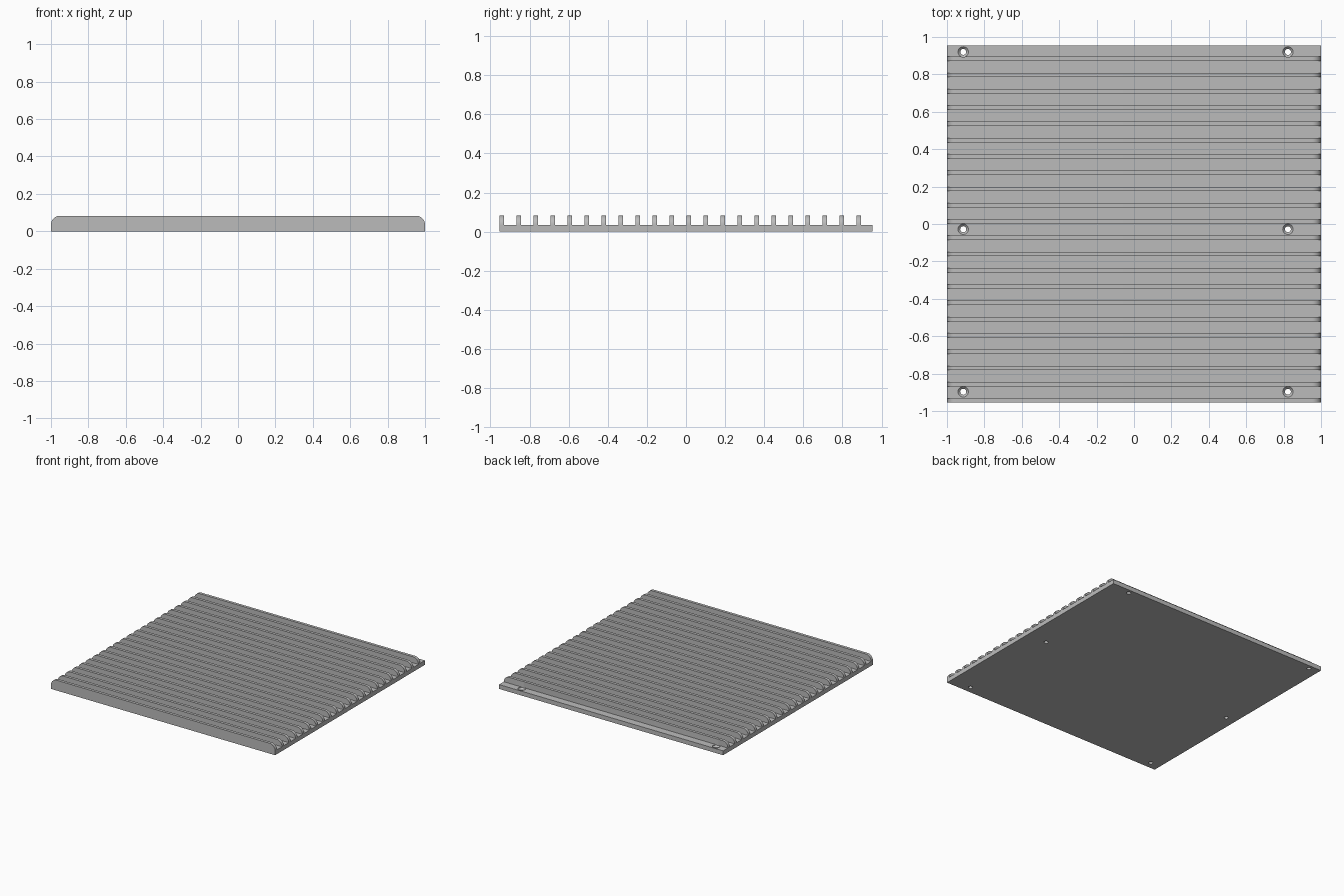
import bpy, bmesh, math

if "Cube" in bpy.data.objects:
    bpy.data.objects.remove(bpy.data.objects["Cube"])

L, W = 1.0, 0.955            # half length, half depth
BASE, TOP = 0.035, 0.083     # plate top, fin top
FIN, PITCH, COUNT = 0.023, 0.087, 22

metal = bpy.data.materials.new("grey_metal")
metal.diffuse_color = (0.5, 0.5, 0.5, 1)
metal.use_nodes = True
metal.node_tree.nodes["Principled BSDF"].inputs["Base Color"].default_value = metal.diffuse_color


def prism(name, profile, axis, start, depth):
    """Extrude a closed 2D profile along y (profile in xz) or z (profile in xy)."""
    bm = bmesh.new()
    if axis == "y":
        vs = [bm.verts.new((a, start, b)) for a, b in profile]
        step = (0, depth, 0)
    else:
        vs = [bm.verts.new((a, b, start)) for a, b in profile]
        step = (0, 0, depth)
    face = bm.faces.new(vs)
    ext = bmesh.ops.extrude_face_region(bm, geom=[face])
    moved = [g for g in ext["geom"] if isinstance(g, bmesh.types.BMVert)]
    bmesh.ops.translate(bm, verts=moved, vec=step)
    bmesh.ops.recalc_face_normals(bm, faces=bm.faces)
    return finish(name, bm)


def finish(name, bm):
    me = bpy.data.meshes.new(name)
    bm.to_mesh(me)
    bm.free()
    ob = bpy.data.objects.new(name, me)
    me.materials.append(metal)
    bpy.context.collection.objects.link(ob)
    return ob


# Base plate
plate = prism("base_plate", [(-L, -W), (L, -W), (L, W), (-L, W)], "z", 0, BASE)

# Cooling fins: rounded upper corners, repeated from front to back
r = TOP - BASE
arc = [math.radians(90 * i / 12) for i in range(13)]
right = [(L - r + r * math.cos(a), BASE + r * math.sin(a)) for a in arc]
fins = prism("cooling_fins", right + [(-x, z) for x, z in reversed(right)], "y", -W, FIN)
array = fins.modifiers.new("rows", "ARRAY")
array.count = COUNT
array.use_relative_offset = False
array.use_constant_offset = True
array.constant_offset_displace = (0, PITCH, 0)

# Countersunk screw holes: a lathed cutter at each position
bm = bmesh.new()
SIDES = 24
levels = [(0.016, -0.02), (0.016, 0.019), (0.028, 0.031), (0.028, 0.12)]
for x in (-0.913, 0.823):
    for y in (-0.897, -0.028, 0.92):
        rings = []
        for rad, z in levels:
            rings.append([bm.verts.new((x + rad * math.cos(2 * math.pi * i / SIDES),
                                        y + rad * math.sin(2 * math.pi * i / SIDES), z))
                          for i in range(SIDES)])
        for lo, hi in zip(rings, rings[1:]):
            for i in range(SIDES):
                j = (i + 1) % SIDES
                bm.faces.new((lo[i], lo[j], hi[j], hi[i]))
        bm.faces.new(rings[0][::-1])
        bm.faces.new(rings[-1])
bmesh.ops.recalc_face_normals(bm, faces=bm.faces)
cutter = finish("hole_cutter", bm)
cutter.hide_render = True
cutter.display_type = "WIRE"

for ob in (plate, fins):
    cut = ob.modifiers.new("screw_holes", "BOOLEAN")
    cut.operation = "DIFFERENCE"
    cut.solver = "EXACT"
    cut.object = cutter

# Smooth curved ends and hole walls, keep the edges crisp
for ob in (plate, fins):
    bpy.ops.object.select_all(action="DESELECT")
    ob.select_set(True)
    bpy.context.view_layer.objects.active = ob
    for mod in list(ob.modifiers):
        bpy.ops.object.modifier_apply(modifier=mod.name)
    bpy.ops.object.shade_smooth_by_angle(angle=math.radians(30))
bpy.data.objects.remove(cutter)
